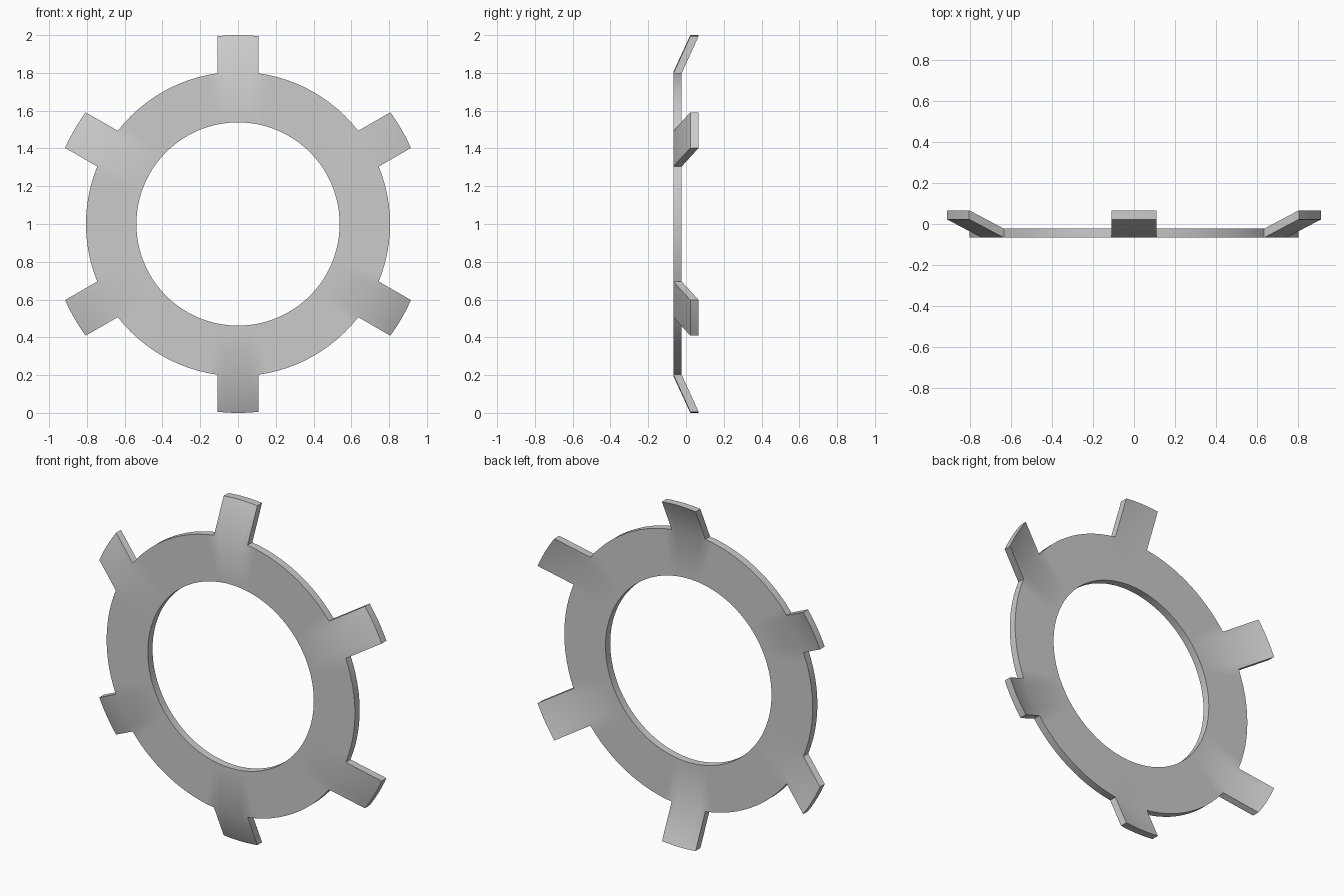
import bpy
import bmesh
from math import sin, cos, asin, radians

if "Cube" in bpy.data.objects:
    bpy.data.objects.remove(bpy.data.objects["Cube"], do_unlink=True)

R_IN, R_OUT, R_TIP = 0.538, 0.805, 1.0
HALF_W = 0.109             # half width of a tab
Y_FRONT, Y_TIP = -0.067, 0.023
THICK = 0.044
TABS, TAB_COLS, ARC_COLS = 6, 6, 12

steel = bpy.data.materials.new("grey_metal")
steel.use_nodes = True
colour = (0.6, 0.6, 0.6, 1)
steel.diffuse_color = colour
steel.node_tree.nodes["Principled BSDF"].inputs["Base Color"].default_value = colour

bm = bmesh.new()


def point(radius, angle, y):
    return bm.verts.new((radius * cos(angle), y, 1 + radius * sin(angle)))


# Angular columns: narrow ones under each tab, then the plain arc to the next
base_half = asin(HALF_W / R_OUT)
tip_half = asin(HALF_W / R_TIP)
pitch = radians(360 / TABS)
angles = []
for k in range(TABS):
    mid = radians(30) + k * pitch
    angles += [mid + base_half * (2 * i / TAB_COLS - 1) for i in range(TAB_COLS)]
    gap = pitch - 2 * base_half
    angles += [mid + base_half + gap * i / ARC_COLS for i in range(ARC_COLS)]

# Flat ring sheet
inner = [point(R_IN, a, Y_FRONT) for a in angles]
outer = [point(R_OUT, a, Y_FRONT) for a in angles]
count = len(angles)
for i in range(count):
    j = (i + 1) % count
    bm.faces.new((inner[i], inner[j], outer[j], outer[i]))

# Tabs bent backwards from the rim
for k in range(TABS):
    mid = radians(30) + k * pitch
    start = k * (TAB_COLS + ARC_COLS)
    base = outer[start:start + TAB_COLS + 1]
    tip = [point(R_TIP, mid + tip_half * (2 * i / TAB_COLS - 1), Y_TIP)
           for i in range(TAB_COLS + 1)]
    for i in range(TAB_COLS):
        bm.faces.new((base[i], base[i + 1], tip[i + 1], tip[i]))

# Give the sheet its thickness
result = bmesh.ops.extrude_face_region(bm, geom=bm.faces[:])
moved = [g for g in result["geom"] if isinstance(g, bmesh.types.BMVert)]
bmesh.ops.translate(bm, verts=moved, vec=(0, THICK, 0))
bmesh.ops.recalc_face_normals(bm, faces=bm.faces[:])

mesh = bpy.data.meshes.new("tabbed_ring")
bm.to_mesh(mesh)
bm.free()
mesh.materials.append(steel)
ring = bpy.data.objects.new("tabbed_ring", mesh)
bpy.context.collection.objects.link(ring)

bpy.ops.object.select_all(action="DESELECT")
ring.select_set(True)
bpy.context.view_layer.objects.active = ring
bpy.ops.object.shade_smooth_by_angle(angle=radians(30))
